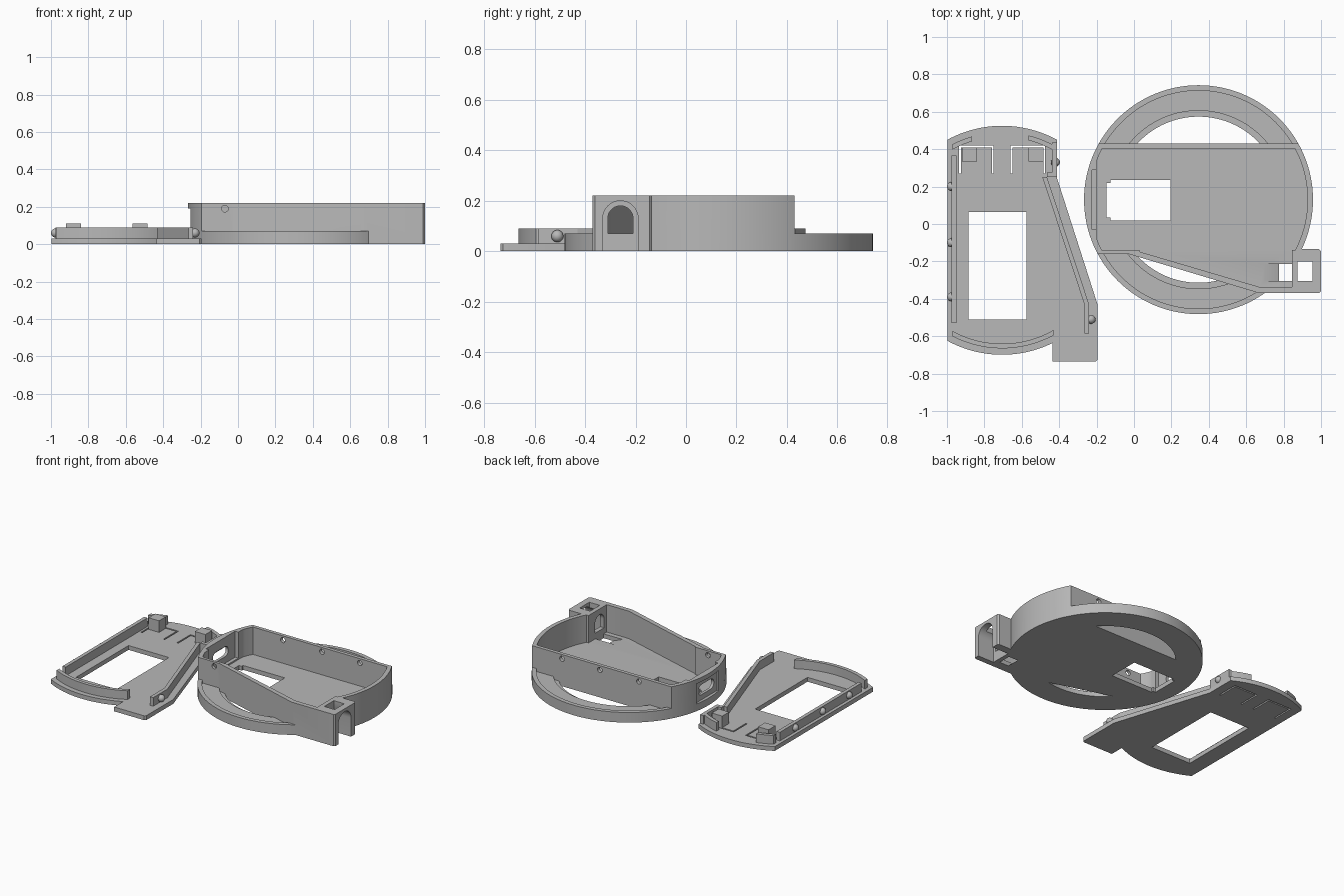
import bpy, bmesh, math
from mathutils import Matrix

if "Cube" in bpy.data.objects:
    bpy.data.objects.remove(bpy.data.objects["Cube"])

grey = bpy.data.materials.new("plain_grey")
grey.diffuse_color = (0.48, 0.48, 0.48, 1)
grey.use_nodes = True
grey.node_tree.nodes["Principled BSDF"].inputs["Base Color"].default_value = grey.diffuse_color

CX, CY = 0.345, 0.13      # case centre
PX, PY = -0.705, -0.087   # lid centre
R = 0.612
H = 0.22


def prism(name, pts, lo, hi, axis="Z"):
    """Extrude a 2D outline; axis X uses (y, z) points, axis Y uses (x, z)."""
    place = {"Z": lambda a, b, h: (a, b, h),
             "X": lambda a, b, h: (h, a, b),
             "Y": lambda a, b, h: (a, h, b)}[axis]
    bm = bmesh.new()
    face = bm.faces.new([bm.verts.new(place(a, b, lo)) for a, b in pts])
    ext = bmesh.ops.extrude_face_region(bm, geom=[face])
    top = [v for v in ext["geom"] if isinstance(v, bmesh.types.BMVert)]
    off = place(0, 0, hi - lo)
    bmesh.ops.translate(bm, vec=off, verts=top)
    bmesh.ops.recalc_face_normals(bm, faces=bm.faces)
    return to_object(bm, name)


def to_object(bm, name):
    mesh = bpy.data.meshes.new(name)
    bm.to_mesh(mesh)
    bm.free()
    mesh.materials.append(grey)
    ob = bpy.data.objects.new(name, mesh)
    bpy.context.collection.objects.link(ob)
    return ob


def rect(x0, x1, y0, y1):
    return [(x0, y0), (x1, y0), (x1, y1), (x0, y1)]


def box(x0, x1, y0, y1, z0, z1, name="cutter"):
    return prism(name, rect(x0, x1, y0, y1), z0, z1)


def arc(cx, cy, r, a0, a1, n=48):
    return [(cx + r * math.cos(a0 + (a1 - a0) * i / n),
             cy + r * math.sin(a0 + (a1 - a0) * i / n)) for i in range(n + 1)]


def circle(cx, cy, r, n=128):
    return arc(cx, cy, r, 0, math.tau * (n - 1) / n, n - 1)


def band(r, y0, y1):
    """Circle trimmed by two horizontal lines."""
    a, b = math.asin((y0 - CY) / r), math.asin((y1 - CY) / r)
    return arc(CX, CY, r, a, b) + arc(CX, CY, r, math.pi - b, math.pi - a)


def segment(r, y):
    """Cap of the case circle beyond the line y."""
    a = math.asin((y - CY) / r)
    return arc(CX, CY, r, a, math.pi - a) if y > CY else arc(CX, CY, r, a, -math.pi - a)


def arch(y, half, z0, top, n=16):
    return [(y - half, z0), (y + half, z0)] + arc(y, top - half, half, 0, math.pi, n)


def boolean(ob, other, op="DIFFERENCE"):
    m = ob.modifiers.new("bool", "BOOLEAN")
    m.operation, m.solver, m.object = op, "EXACT", other
    bpy.context.view_layer.objects.active = ob
    bpy.ops.object.modifier_apply(modifier=m.name)
    bpy.data.objects.remove(other)


def smooth(ob):
    bpy.ops.object.select_all(action="DESELECT")
    ob.select_set(True)
    bpy.context.view_layer.objects.active = ob
    bpy.ops.object.shade_smooth_by_angle(angle=math.radians(30))


# Round base with rim, stepped recess and two curved slots
case = prism("case", circle(CX, CY, R), 0, 0.07)
boolean(case, prism("cutter", circle(CX, CY, 0.583), 0.05, 0.3))
boolean(case, prism("cutter", circle(CX, CY, 0.476), 0.03, 0.3))
for y in (0.43, -0.16):
    boolean(case, prism("cutter", segment(0.444, y), -0.1, 0.3))

# Tall body and slanted side arm
boolean(case, prism("body", band(R, -0.16, 0.43), 0, H), "UNION")
boolean(case, prism("arm", [(-0.03, -0.15), (-0.03, -0.16), (0.67, -0.37), (0.99, -0.37),
                            (1.0, -0.36), (1.0, -0.145), (0.99, -0.135), (0.86, -0.135),
                            (0.8, -0.1)], 0, H), "UNION")

# Hollow interior
inner = [(max(x, -0.2), y) for x, y in band(0.583, -0.14, 0.405)]
clean = [p for i, p in enumerate(inner) if math.dist(p, inner[i - 1]) > 1e-5]
boolean(case, prism("cutter", clean, 0.03, 0.3))
boolean(case, prism("cutter", [(0.03, -0.12), (0.03, -0.148), (0.675, -0.338),
                               (0.845, -0.338), (0.845, -0.12)], 0.03, 0.3))

# Floor window
boolean(case, box(-0.125, 0.195, 0.02, 0.235, -0.1, 0.1))
boolean(case, box(-0.147, -0.12, 0.035, 0.22, -0.1, 0.1))

# Cable exit: arched channel, inner arch, top hole, sloped floor
boolean(case, prism("cutter", arch(-0.26, 0.07, -0.1, 0.2), 0.875, 1.1, "X"))
boolean(case, prism("cutter", arch(-0.26, 0.05, 0.07, 0.18), 0.82, 0.9, "X"))
boolean(case, box(0.875, 0.955, -0.305, -0.2, 0.1, 0.3))
boolean(case, prism("cutter", [(0.685, 0.035), (0.80, -0.01), (0.845, -0.01), (0.845, 0.035)],
                    -0.305, -0.215, "Y"))

# Port in the end wall
boolean(case, box(-0.4, -0.245, 0.01, 0.25, 0.05, 0.19))
boolean(case, box(-0.225, -0.15, -0.03, 0.29, 0.04, 0.3))
port = arc(0.18, 0.12, 0.035, -math.pi / 2, math.pi / 2, 12) + \
    arc(0.08, 0.12, 0.035, math.pi / 2, 1.5 * math.pi, 12)
boolean(case, prism("cutter", port, -0.4, -0.15, "X"))

# Snap holes in the long walls
for x, y0, y1 in ((0.06, 0.38, 0.46), (0.36, 0.38, 0.46), (0.65, 0.38, 0.46), (-0.07, -0.2, -0.12)):
    boolean(case, prism("cutter", circle(x, 0.19, 0.018, 20), y0, y1, "Y"))
smooth(case)

# Lid plate with rounded ends and slanted side
a = math.acos(0.292 / R)
outline = arc(PX, PY, R, a, math.pi - a, 32) + arc(PX, PY, R, math.pi + a, 1.5 * math.pi + 0.457, 32)
outline += [(-0.435, -0.735), (-0.205, -0.735), (-0.195, -0.725), (-0.195, -0.43), (-0.413, 0.25)]
lid = prism("lid_plate", outline, 0, 0.03)
boolean(lid, box(-0.885, -0.575, -0.51, 0.065, -0.1, 0.1))
# Spring tab slits
for s in (-1, 1):
    for d0, d1, y0, y1 in ((0.045, 0.23, 0.41, 0.42), (0.045, 0.055, 0.27, 0.415),
                           (0.22, 0.23, 0.27, 0.415)):
        x0, x1 = sorted((PX + s * d0, PX + s * d1))
        boolean(lid, box(x0, x1, y0, y1, -0.1, 0.1))
smooth(lid)

# Lid ribs
box(-0.975, -0.95, -0.53, 0.365, 0.03, 0.09, "left_rib")
prism("slanted_rib", [(-0.49, 0.25), (-0.265, -0.43), (-0.265, -0.585), (-0.24, -0.585),
                      (-0.24, -0.43), (-0.413, 0.15), (-0.465, 0.25)][:5] + [(-0.465, 0.25)],
      0.03, 0.09)
box(-0.465, -0.413, 0.25, 0.275, 0.03, 0.09, "corner_link")
box(-0.438, -0.413, 0.25, 0.435, 0.03, 0.09, "corner_rib")


def arc_rib(name, x0, x1, side):
    def edge(r, u, v):
        return arc(PX, PY, r, side * math.acos((u - PX) / r), side * math.acos((v - PX) / r), 24)
    smooth(prism(name, edge(0.578, x0, x1) + edge(0.553, x1, x0), 0.03, 0.09))


arc_rib("front_rib", -0.97, -0.43, -1)
arc_rib("back_rib_left", -0.97, -0.865, 1)
arc_rib("back_rib_right", -0.565, -0.42, 1)

# Tab blocks
box(-0.92, -0.84, 0.335, 0.41, 0.03, 0.11, "tab_block_left")
box(-0.565, -0.485, 0.335, 0.41, 0.03, 0.11, "tab_block_right")

# Snap bumps
for x, y in ((-0.976, 0.2), (-0.976, -0.1), (-0.976, -0.39), (-0.42, 0.33), (-0.23, -0.51)):
    bm = bmesh.new()
    bmesh.ops.create_uvsphere(bm, u_segments=20, v_segments=12, radius=0.024,
                              matrix=Matrix.Translation((x, y, 0.06)))
    smooth(to_object(bm, "snap_bump"))
